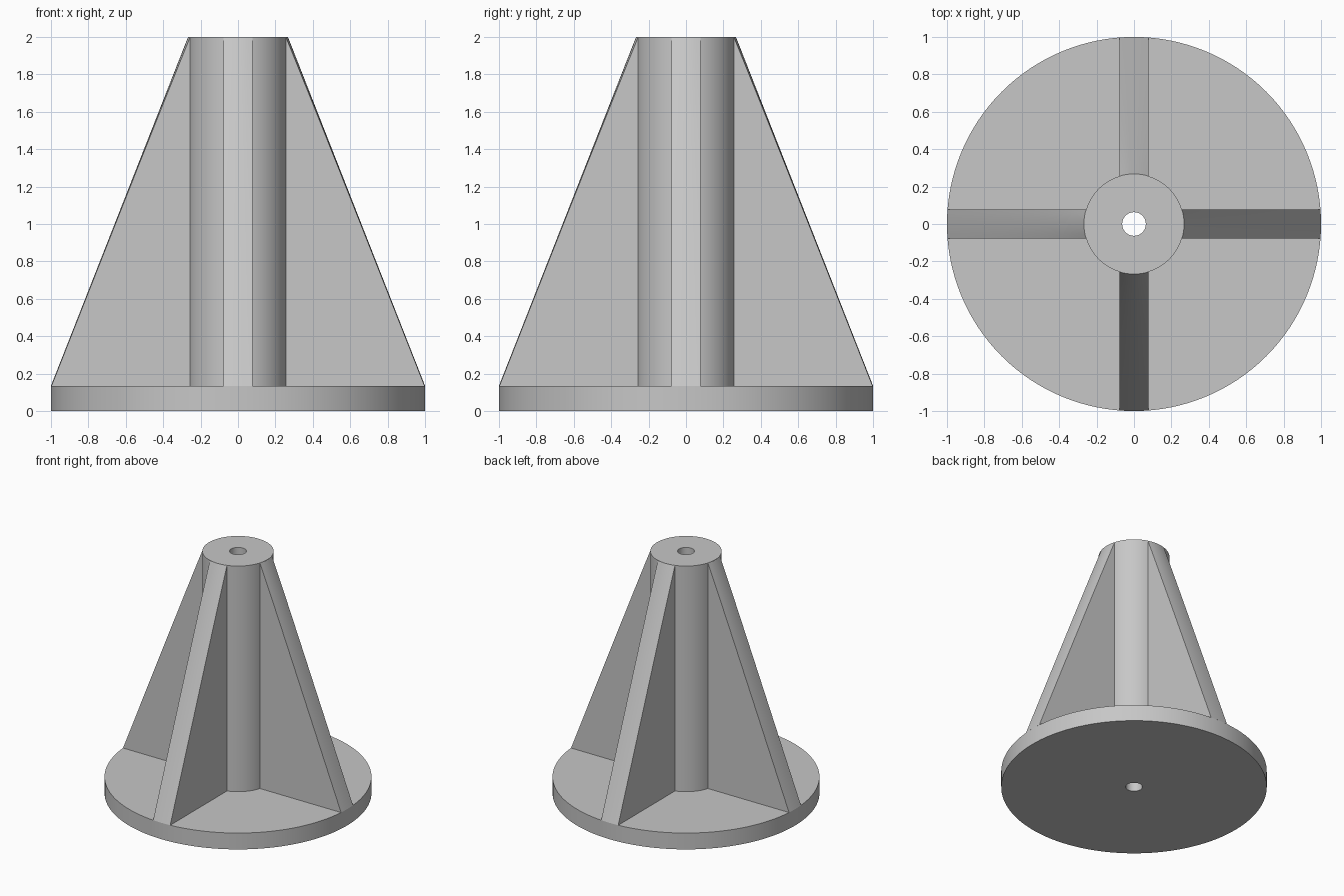
import bpy
import bmesh
import math
from mathutils import Matrix

BASE_R, BASE_H = 1.0, 0.135
POST_R, HOLE_R, TOP = 0.267, 0.063, 2.0
RIB_HALF = 0.078
SEGMENTS = 128

cube = bpy.data.objects.get("Cube")
if cube:
    bpy.data.objects.remove(cube, do_unlink=True)

grey = bpy.data.materials.new("light_grey")
grey.use_nodes = True
colour = (0.57, 0.57, 0.57, 1)
grey.diffuse_color = colour
grey.node_tree.nodes["Principled BSDF"].inputs["Base Color"].default_value = colour


def finish(name, bm):
    """Turn a bmesh into a smooth-shaded object with sharp edges kept."""
    bmesh.ops.recalc_face_normals(bm, faces=bm.faces)
    mesh = bpy.data.meshes.new(name)
    bm.to_mesh(mesh)
    bm.free()
    mesh.materials.append(grey)
    obj = bpy.data.objects.new(name, mesh)
    bpy.context.collection.objects.link(obj)
    bpy.ops.object.select_all(action='DESELECT')
    obj.select_set(True)
    bpy.context.view_layer.objects.active = obj
    bpy.ops.object.shade_smooth_by_angle(angle=math.radians(30))
    return obj


def bridge(bm, rings, wrap):
    """Join rows of vertices with quads, optionally closing last to first."""
    pairs = list(zip(rings, rings[1:]))
    if wrap:
        pairs.append((rings[-1], rings[0]))
    for low, high in pairs:
        for i in range(len(low)):
            j = (i + 1) % len(low)
            bm.faces.new((low[i], low[j], high[j], high[i]))


# Round base and hollow post, turned from one profile
profile = [(HOLE_R, 0), (BASE_R, 0), (BASE_R, BASE_H),
           (POST_R, BASE_H), (POST_R, TOP), (HOLE_R, TOP)]
bm = bmesh.new()
angles = [2 * math.pi * i / SEGMENTS for i in range(SEGMENTS)]
bridge(bm, [[bm.verts.new((r * math.cos(a), r * math.sin(a), z)) for a in angles]
            for r, z in profile], wrap=True)
finish("base_and_post", bm)


def make_rib(name, angle):
    """Triangular web whose outer edge follows a cone from rim to post top."""
    bm = bmesh.new()
    rows, cols = 16, 6
    top = TOP - 0.002
    rings = []
    for k in range(rows + 1):
        z = BASE_H + (top - BASE_H) * k / rows
        radius = BASE_R + (POST_R - BASE_R) * (z - BASE_H) / (TOP - BASE_H)
        ys = [RIB_HALF * (2 * i / cols - 1) for i in range(cols + 1)]
        points = [(math.sqrt(radius ** 2 - y ** 2), y, z) for y in ys]
        points += [(0.2, RIB_HALF, z), (0.2, -RIB_HALF, z)]
        rings.append([bm.verts.new(p) for p in points])
    bridge(bm, rings, wrap=False)
    bm.faces.new(rings[0])
    bm.faces.new(rings[-1])
    bm.transform(Matrix.Rotation(angle, 4, 'Z'))
    finish(name, bm)


# Four ribs around the post
for i, side in enumerate(("left", "back", "right", "front")):
    make_rib(side + "_rib", i * math.pi / 2)
